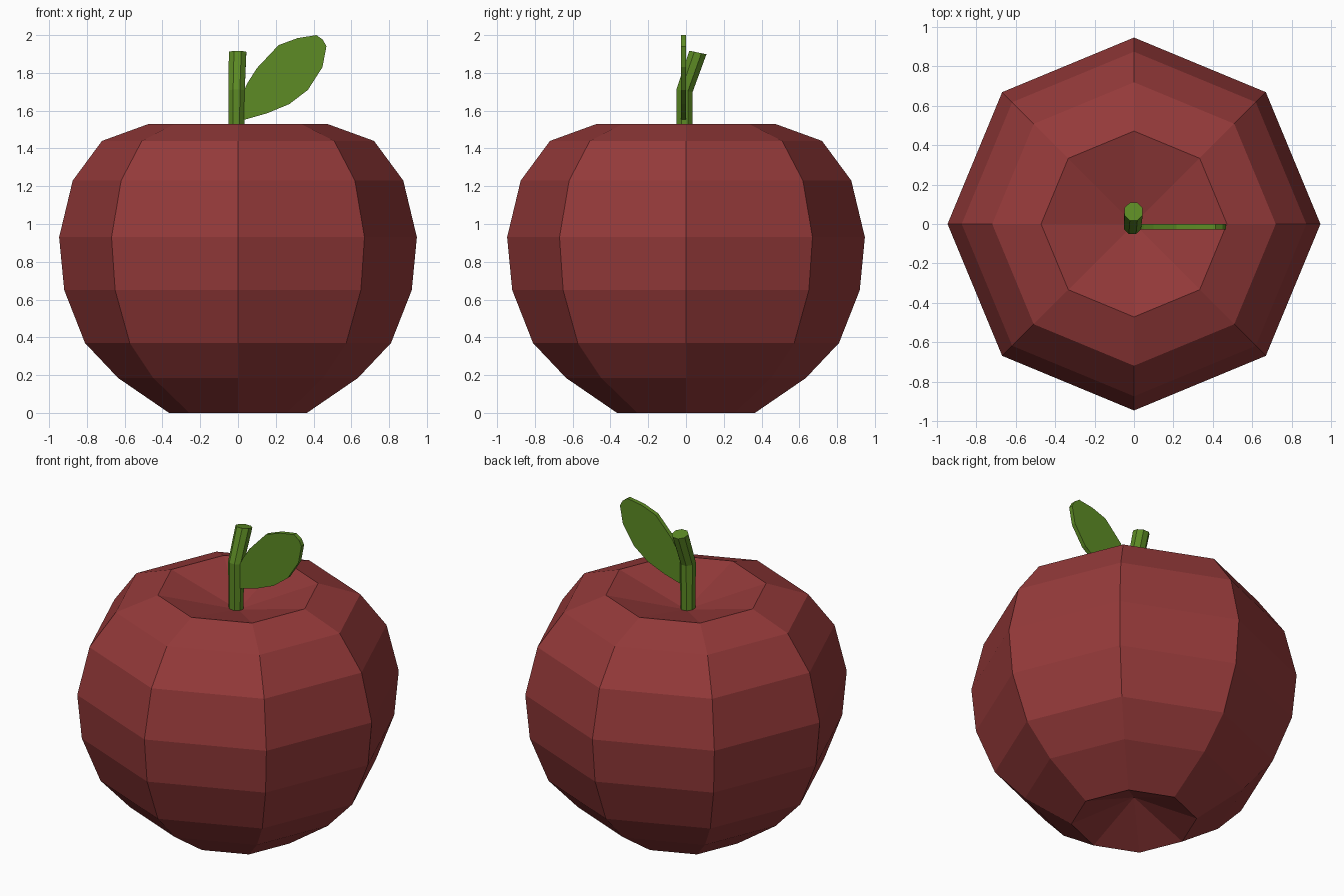
import bpy, bmesh
from math import sin, cos, pi
from mathutils import Vector, Matrix

old = bpy.data.objects.get("Cube")
if old:
    bpy.data.objects.remove(old, do_unlink=True)


def material(name, color):
    m = bpy.data.materials.new(name)
    m.use_nodes = True
    m.diffuse_color = color
    m.node_tree.nodes["Principled BSDF"].inputs["Base Color"].default_value = color
    return m


def finish(name, bm, mat):
    bmesh.ops.recalc_face_normals(bm, faces=bm.faces)
    mesh = bpy.data.meshes.new(name)
    bm.to_mesh(mesh)
    bm.free()
    mesh.materials.append(mat)
    obj = bpy.data.objects.new(name, mesh)
    bpy.context.collection.objects.link(obj)
    return obj


def add_ring(bm, center, radius, turn=0.0, tilt=0.0, sides=8):
    """Ring of vertices around center, tilted about the x axis."""
    rot = Matrix.Rotation(tilt, 3, 'X')
    ring = []
    for i in range(sides):
        a = turn + 2 * pi * i / sides
        ring.append(bm.verts.new(Vector(center) + rot @ Vector((radius * cos(a), radius * sin(a), 0))))
    return ring


def bridge(bm, rings):
    for a, b in zip(rings, rings[1:]):
        for i in range(len(a)):
            j = (i + 1) % len(a)
            bm.faces.new((a[i], a[j], b[j], b[i]))


def fan(bm, ring, tip):
    v = bm.verts.new(tip)
    for i in range(len(ring)):
        bm.faces.new((ring[i], ring[(i + 1) % len(ring)], v))


red = material("apple red", (0.30, 0.042, 0.042, 1))
green = material("leaf green", (0.11, 0.26, 0.018, 1))

# Fruit body: eight-sided lathe with a dimple at both ends
profile = [(0.365, 0), (0.635, 0.185), (0.81, 0.37), (0.92, 0.65), (0.947, 0.93),
           (0.875, 1.23), (0.72, 1.44), (0.472, 1.53)]
bm = bmesh.new()
rings = [add_ring(bm, (0, 0, z), r) for r, z in profile]
bridge(bm, rings)
fan(bm, rings[0], (0, 0, 0.16))
fan(bm, rings[-1], (0, 0, 1.4))
finish("fruit_body", bm, red)

# Stem: straight below, bent backwards above
bm = bmesh.new()
turn = pi / 8
rings = [add_ring(bm, (-0.01, -0.006, 1.36), 0.045, turn),
         add_ring(bm, (-0.008, -0.008, 1.705), 0.047, turn, -0.15),
         add_ring(bm, (-0.002, 0.063, 1.908), 0.05, turn, -0.2)]
bridge(bm, rings)
bm.faces.new(rings[0])
bm.faces.new(rings[-1])
finish("stem", bm, green)

# Leaf: thin flat slab
outline = [(0.01, 1.55), (0.045, 1.555), (0.156, 1.587), (0.272, 1.635), (0.37, 1.71),
           (0.447, 1.83), (0.468, 1.94), (0.45, 1.975), (0.415, 2.0), (0.315, 1.984),
           (0.215, 1.947), (0.10, 1.825), (0.05, 1.746), (0.01, 1.66)]
bm = bmesh.new()
sheets = [[bm.verts.new((x, y, z)) for x, z in outline] for y in (-0.027, 0)]
bridge(bm, sheets)
for sheet in sheets:
    bm.faces.new(sheet)
finish("leaf", bm, green)
